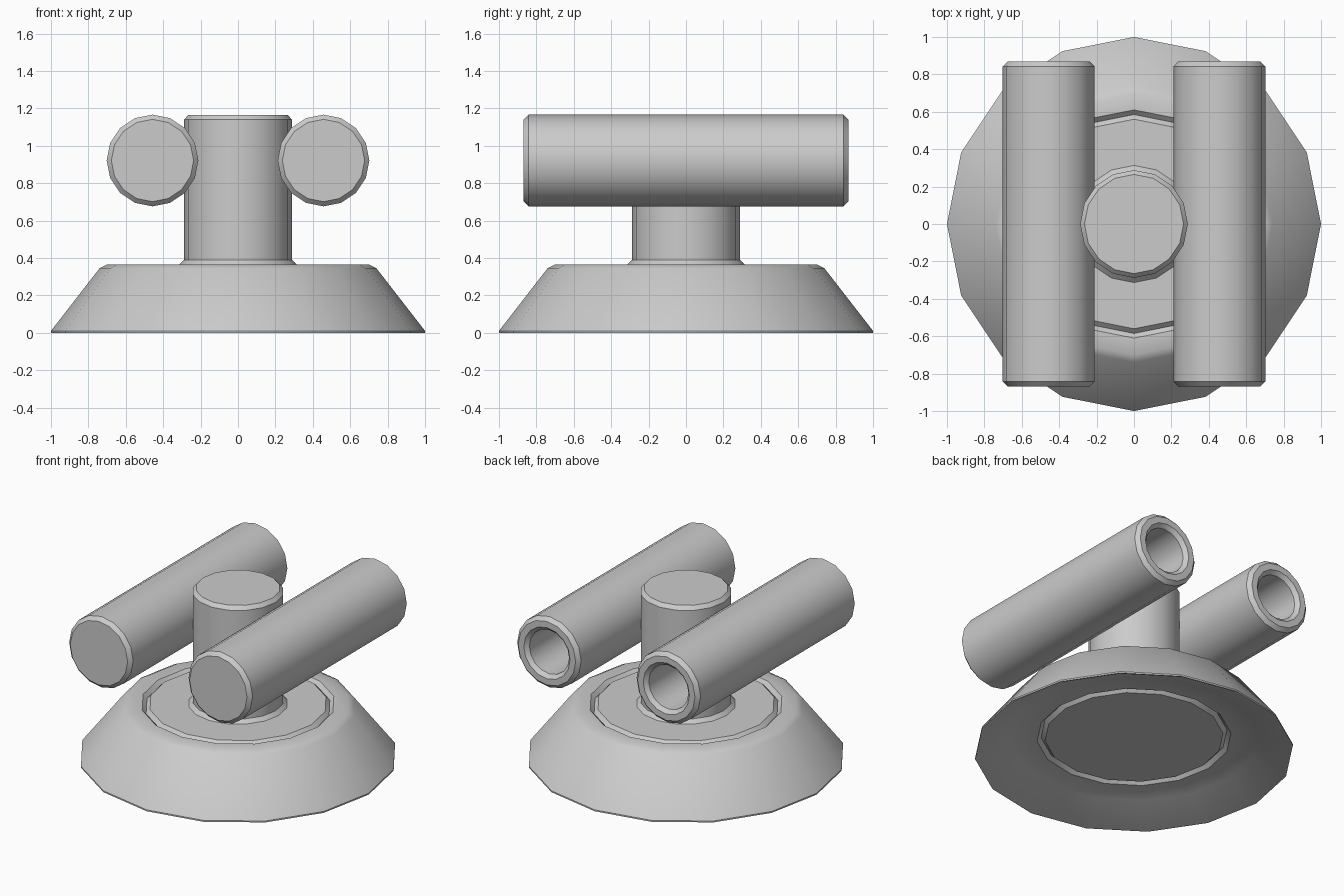
import bpy, bmesh
from math import cos, sin, pi, radians
from mathutils import Matrix

if "Cube" in bpy.data.objects:
    bpy.data.objects.remove(bpy.data.objects["Cube"])

SIDES = 16
B = 0.025  # shared chamfer size


def lathe(name, profile, closed=False, matrix=None):
    """Revolve (radius, height) points about z; open profiles get flat end caps."""
    bm = bmesh.new()
    rings = [[bm.verts.new((r * cos(2 * pi * i / SIDES), r * sin(2 * pi * i / SIDES), z))
              for i in range(SIDES)] for r, z in profile]
    pairs = list(zip(rings, rings[1:]))
    if closed:
        pairs.append((rings[-1], rings[0]))
    else:
        bm.faces.new(rings[0])
        bm.faces.new(rings[-1])
    for a, b in pairs:
        for i in range(SIDES):
            j = (i + 1) % SIDES
            bm.faces.new((a[i], a[j], b[j], b[i]))
    bmesh.ops.recalc_face_normals(bm, faces=bm.faces)
    if matrix:
        bm.transform(matrix)
    mesh = bpy.data.meshes.new(name)
    bm.to_mesh(mesh)
    bm.free()
    obj = bpy.data.objects.new(name, mesh)
    bpy.context.collection.objects.link(obj)
    bpy.ops.object.select_all(action='DESELECT')
    obj.select_set(True)
    bpy.context.view_layer.objects.active = obj
    bpy.ops.object.shade_smooth_by_angle(angle=radians(35))
    return obj


# Flared base ring with a shallow hollow underneath
TOP, UNDER = 0.365, 0.11
lathe("base_ring", [(0.585, UNDER + B), (0.61, UNDER), (0.78, 0.10), (0.99, 0.0), (1.0, 0.0),
                    (1.0, 0.01), (0.74, 0.345), (0.70, TOP), (0.61, TOP), (0.585, TOP - B)],
      closed=True)

# Turntable disc set into the ring, leaving a V groove above and below
lathe("turntable_disc", [(0.56, UNDER), (0.585, UNDER + B), (0.585, TOP - B), (0.56, TOP)])

# Central pillar with flared foot and chamfered top
lathe("pillar", [(0.313, TOP - 0.01), (0.313, TOP), (0.288, TOP + B),
                 (0.288, 1.165 - B), (0.265, 1.165)])

# Two side tubes along y: closed at the front, bored at the back
R, L = 0.245, 0.868
tube = [(R - B, -L), (R, -L + B), (R, L - B), (R - B, L),
        (0.177, L), (0.152, L - B), (0.152, L - 0.6)]
for side, x in (("left", -0.457), ("right", 0.457)):
    place = Matrix.Translation((x, 0, 0.921)) @ Matrix.Rotation(-pi / 2, 4, 'X')
    lathe(side + "_tube", tube, matrix=place)
